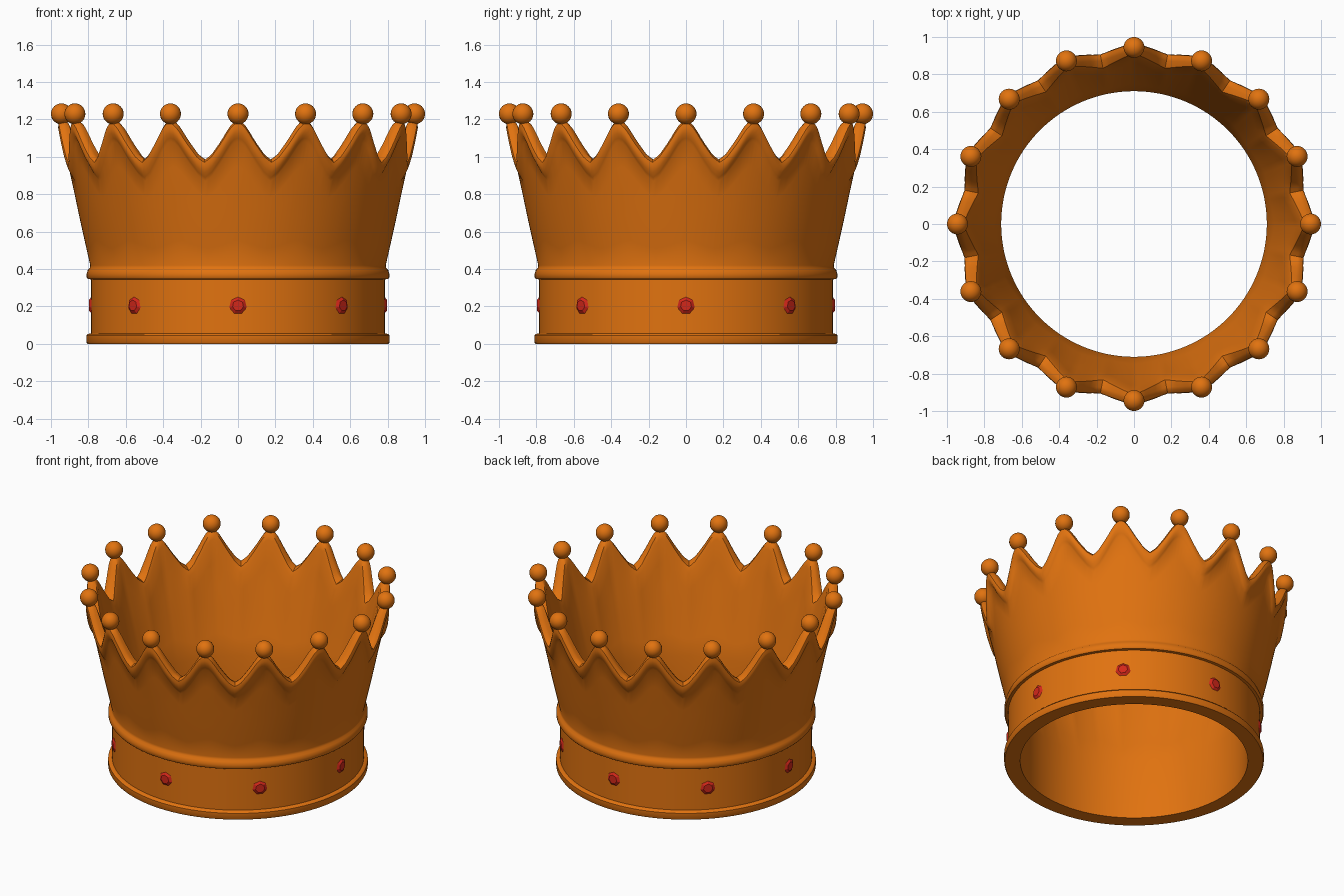
import bpy, bmesh
from math import pi, sin, cos
from mathutils import Matrix, Vector

if "Cube" in bpy.data.objects:
    bpy.data.objects.remove(bpy.data.objects["Cube"])

SPIKES, COLS, GEMS = 16, 18, 8


def material(name, rgb):
    m = bpy.data.materials.new(name)
    m.diffuse_color = (*rgb, 1)
    m.use_nodes = True
    m.node_tree.nodes["Principled BSDF"].inputs["Base Color"].default_value = m.diffuse_color
    return m


gold = material("gold", (0.75, 0.17, 0.005))
red = material("red_gem", (0.65, 0.02, 0.01))


def finish(bm, name, mat, smooth=True):
    bmesh.ops.recalc_face_normals(bm, faces=bm.faces)
    me = bpy.data.meshes.new(name)
    bm.to_mesh(me)
    bm.free()
    me.materials.append(mat)
    ob = bpy.data.objects.new(name, me)
    bpy.context.collection.objects.link(ob)
    if smooth:
        bpy.ops.object.select_all(action='DESELECT')
        ob.select_set(True)
        bpy.context.view_layer.objects.active = ob
        bpy.ops.object.shade_smooth_by_angle(angle=0.7)
    return ob


def lerp_table(table, t):
    for (a, va), (b, vb) in zip(table, table[1:]):
        if t <= b:
            return va + (vb - va) * (t - a) / (b - a)
    return table[-1][1]


# Rim height from spike tip (0) to valley (1), and flare of the outer wall
RIM = [(0, 1.195), (0.15, 1.185), (0.3, 1.145), (0.5, 1.085), (0.8, 1.01), (1, 0.985)]
WALL = [(0.42, 0.79), (0.65, 0.842), (0.87, 0.888), (1.0, 0.918), (1.2, 0.95)]


def section(t):
    h = lerp_table(RIM, t)
    wall = lambda z, off=0: (lerp_table(WALL, z) + off, z)
    # base moulding, band and upper moulding
    pts = [(0.71, 0), (0.805, 0), (0.81, 0.008), (0.81, 0.045), (0.803, 0.053),
           (0.785, 0.056), (0.785, 0.345), (0.803, 0.347), (0.809, 0.355),
           (0.809, 0.375), (0.803, 0.395), (0.793, 0.405), (0.79, 0.42)]
    # flared wall, then the raised zigzag rim
    low = h - 0.115
    pts += [wall(0.42 + (low - 0.42) * k / 5) for k in range(1, 6)]
    pts += [wall(h - 0.095, 0.008), wall(h - 0.07, 0.017), wall(h - 0.04, 0.019),
            wall(h - 0.015, 0.012), wall(h, -0.008), wall(h, -0.025)]
    # inside wall
    inner = 0.048 + 0.022 * t
    pts += [wall(h - 0.015, -inner + 0.008), wall(h - 0.05, -inner)]
    pts += [wall(0.42 + (h - 0.05 - 0.42) * k / 5, -0.08 + (0.08 - inner) * k / 5)
            for k in (4, 3, 2, 1, 0)]
    return pts


# Crown body: the section swept round, with its height following the spikes
bm = bmesh.new()
rings = []
n = SPIKES * COLS
for i in range(n):
    a = 2 * pi * i / n
    f = (i % COLS) / COLS
    t = 2 * min(f, 1 - f)
    rings.append([bm.verts.new((r * cos(a), r * sin(a), z)) for r, z in section(t)])
for i in range(n):
    p, q = rings[i], rings[(i + 1) % n]
    for j in range(len(p)):
        k = (j + 1) % len(p)
        bm.faces.new((p[j], q[j], q[k], p[k]))
finish(bm, "crown_body", gold)

# Balls on the spike tips
bm = bmesh.new()
for i in range(SPIKES):
    a = 2 * pi * i / SPIKES
    bmesh.ops.create_uvsphere(bm, u_segments=24, v_segments=16, radius=0.056,
                              matrix=Matrix.Translation((0.944 * cos(a), 0.944 * sin(a), 1.23)))
finish(bm, "spike_balls", gold)

# Faceted gems round the band
for i in range(GEMS):
    a = 2 * pi * i / GEMS
    out = Vector((cos(a), sin(a), 0))
    bm = bmesh.new()
    bmesh.ops.create_cone(bm, cap_ends=True, segments=7, radius1=0.062, radius2=0.03, depth=0.022,
                          matrix=Matrix.Translation(out * 0.785 + Vector((0, 0, 0.205)))
                          @ out.to_track_quat('Z', 'Y').to_matrix().to_4x4())
    finish(bm, f"gem_{i + 1}", red, smooth=False)
